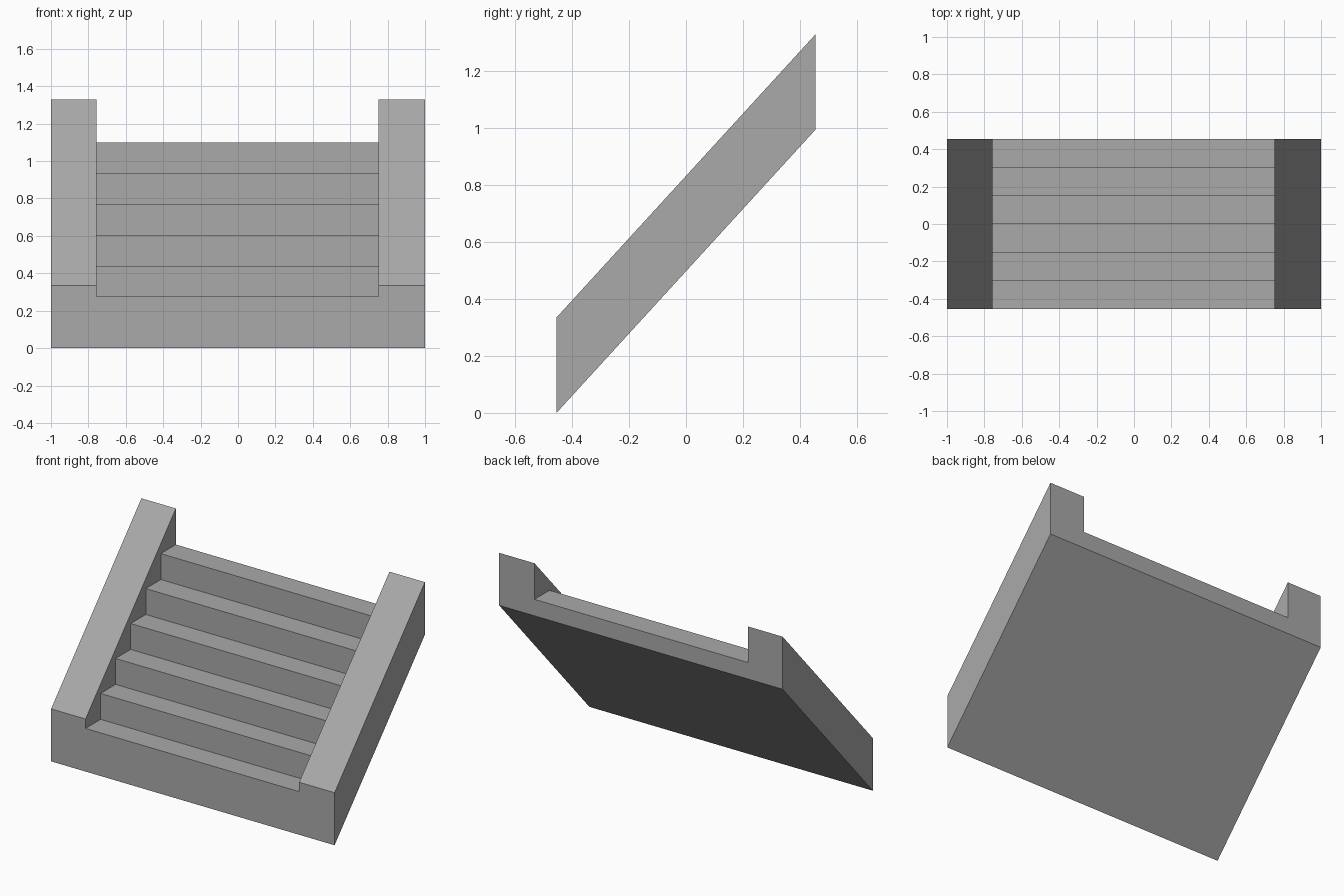
import bpy
import bmesh

cube = bpy.data.objects.get("Cube")
if cube:
    bpy.data.objects.remove(cube, do_unlink=True)

# Single stone colour
stone = bpy.data.materials.new("grey stone")
stone.use_nodes = True
colour = (0.4, 0.4, 0.4, 1)
stone.diffuse_color = colour
stone.node_tree.nodes["Principled BSDF"].inputs["Base Color"].default_value = colour


def extrude_profile(name, profile, x0, x1):
    """Extrude a closed (y, z) profile from x0 to x1."""
    bm = bmesh.new()
    face = bm.faces.new([bm.verts.new((x0, y, z)) for y, z in profile])
    result = bmesh.ops.extrude_face_region(bm, geom=[face])
    verts = [v for v in result["geom"] if isinstance(v, bmesh.types.BMVert)]
    bmesh.ops.translate(bm, vec=(x1 - x0, 0, 0), verts=verts)
    bmesh.ops.recalc_face_normals(bm, faces=bm.faces)
    mesh = bpy.data.meshes.new(name)
    bm.to_mesh(mesh)
    bm.free()
    mesh.materials.append(stone)
    obj = bpy.data.objects.new(name, mesh)
    bpy.context.collection.objects.link(obj)
    return obj


HALF_DEPTH = 0.455
RISE = 0.995          # height gained by the sloping underside
WALL = 0.335          # vertical thickness of the side walls
INNER_RIGHT, INNER_LEFT = -0.757, 0.75
FIRST_TREAD, LAST_TREAD = 0.275, 1.10
STEPS = 6

# Sloping side walls
wall = [(-HALF_DEPTH, 0), (HALF_DEPTH, RISE),
        (HALF_DEPTH, RISE + WALL), (-HALF_DEPTH, WALL)]
extrude_profile("right_side_wall", wall, -1, INNER_RIGHT)
extrude_profile("left_side_wall", wall, INNER_LEFT, 1)

# Flight of steps with a sloping underside
going = 2 * HALF_DEPTH / STEPS
riser = (LAST_TREAD - FIRST_TREAD) / (STEPS - 1)
flight = [(HALF_DEPTH, RISE), (-HALF_DEPTH, 0)]
for i in range(STEPS):
    y = -HALF_DEPTH + i * going
    z = FIRST_TREAD + i * riser
    flight += [(y, z), (y + going, z)]
extrude_profile("stair_flight", flight, INNER_RIGHT, INNER_LEFT)
